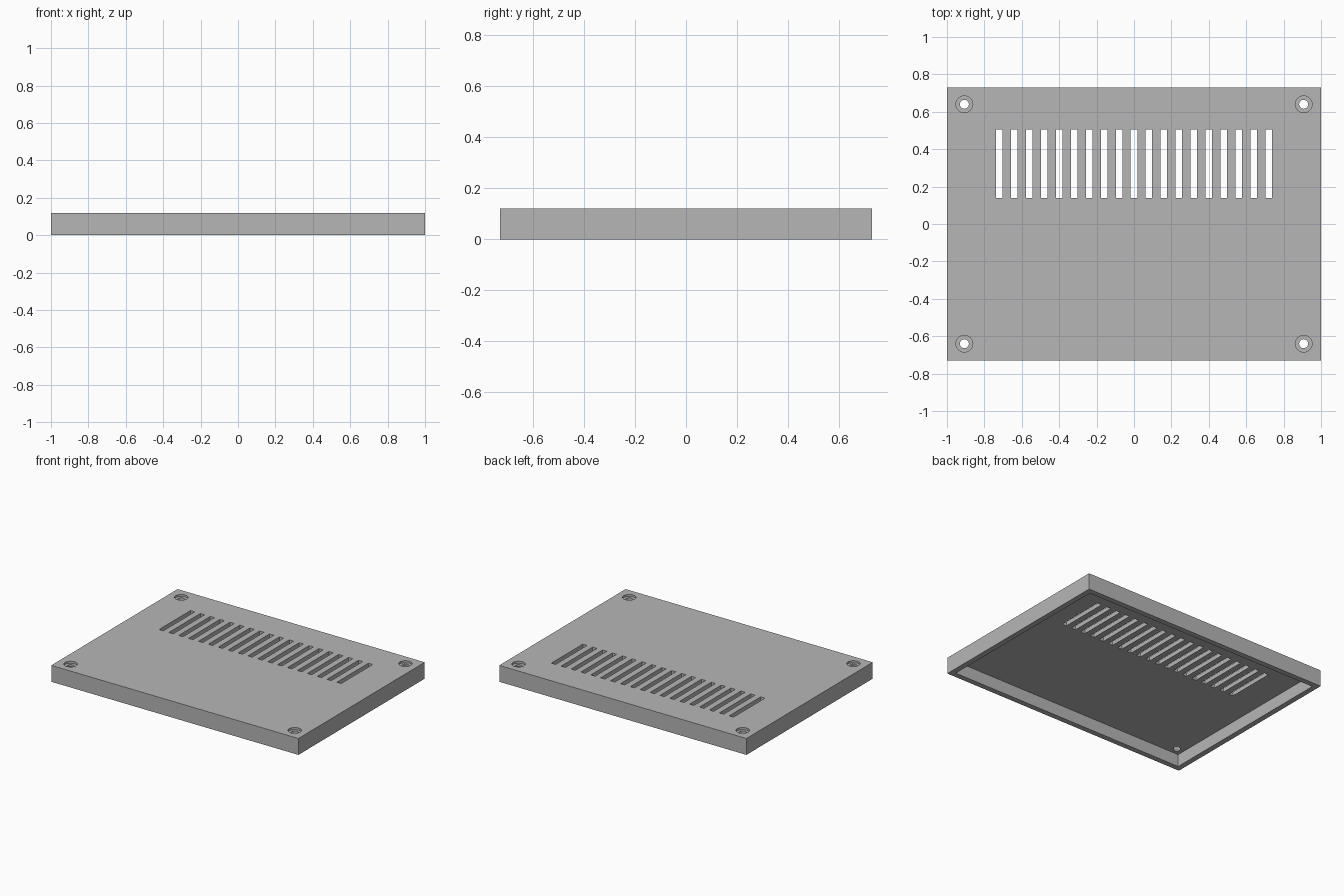
import bpy
import bmesh
from mathutils import Matrix, Vector

old = bpy.data.objects.get("Cube")
if old:
    bpy.data.objects.remove(old, do_unlink=True)

WIDTH, DEPTH, HEIGHT = 2.0, 1.46, 0.12
WALL, PLATE = 0.04, 0.03
SLOTS, PITCH, SLOT_WIDTH = 19, 0.08, 0.035
SLOT_FRONT, SLOT_BACK = 0.14, 0.504
HOLE_X, HOLE_Y = 0.907, 0.64
UNDERSIDE = HEIGHT - PLATE

grey = bpy.data.materials.new("plain grey")
grey.use_nodes = True
colour = (0.47, 0.47, 0.47, 1)
grey.diffuse_color = colour
grey.node_tree.nodes["Principled BSDF"].inputs["Base Color"].default_value = colour


def add_box(bm, low, high):
    low, high = Vector(low), Vector(high)
    place = Matrix.Translation((low + high) / 2) @ Matrix.Diagonal((high - low).to_4d())
    place[3][3] = 1
    bmesh.ops.create_cube(bm, size=1, matrix=place)


def add_cylinder(bm, x, y, bottom, top, radius):
    place = Matrix.Translation((x, y, (bottom + top) / 2))
    bmesh.ops.create_cone(bm, cap_ends=True, segments=32, radius1=radius,
                          radius2=radius, depth=top - bottom, matrix=place)


def make_object(name, bm):
    mesh = bpy.data.meshes.new(name)
    bm.to_mesh(mesh)
    bm.free()
    mesh.materials.append(grey)
    obj = bpy.data.objects.new(name, mesh)
    bpy.context.collection.objects.link(obj)
    return obj


# Outer block of the cover
bm = bmesh.new()
add_box(bm, (-WIDTH / 2, -DEPTH / 2, 0), (WIDTH / 2, DEPTH / 2, HEIGHT))
cover = make_object("vented_cover", bm)
cutters = []

# Hollow underside, leaving a thin rim
bm = bmesh.new()
x, y = WIDTH / 2 - WALL, DEPTH / 2 - WALL
add_box(bm, (-x, -y, -HEIGHT), (x, y, UNDERSIDE))
cutters.append(make_object("cavity_cutter", bm))

# Row of ventilation slots
bm = bmesh.new()
for i in range(SLOTS):
    x = (i - (SLOTS - 1) / 2) * PITCH
    add_box(bm, (x - SLOT_WIDTH / 2, SLOT_FRONT, UNDERSIDE - PLATE),
            (x + SLOT_WIDTH / 2, SLOT_BACK, HEIGHT + PLATE))
cutters.append(make_object("slot_cutter", bm))

# Stepped screw holes: a wide recess, then a through hole
for name, bottom, radius in (("recess_cutter", HEIGHT - PLATE / 2, 0.045),
                             ("hole_cutter", UNDERSIDE - PLATE, 0.024)):
    bm = bmesh.new()
    for sx in (-1, 1):
        for sy in (-1, 1):
            add_cylinder(bm, sx * HOLE_X, sy * HOLE_Y, bottom, HEIGHT + PLATE, radius)
    cutters.append(make_object(name, bm))

# Cut the cover, then discard the cutters
for cutter in cutters:
    cutter.hide_render = True
    cut = cover.modifiers.new(cutter.name, 'BOOLEAN')
    cut.operation = 'DIFFERENCE'
    cut.solver = 'EXACT'
    cut.object = cutter
bpy.context.view_layer.update()
graph = bpy.context.evaluated_depsgraph_get()
finished = bpy.data.meshes.new_from_object(cover.evaluated_get(graph))
cover.modifiers.clear()
cover.data = finished
finished.materials.clear()
finished.materials.append(grey)
for face in finished.polygons:
    face.material_index = 0
for cutter in cutters:
    bpy.data.objects.remove(cutter, do_unlink=True)

# Round hole walls, crisp edges everywhere else
bpy.ops.object.select_all(action='DESELECT')
cover.select_set(True)
bpy.context.view_layer.objects.active = cover
bpy.ops.object.shade_smooth_by_angle()
